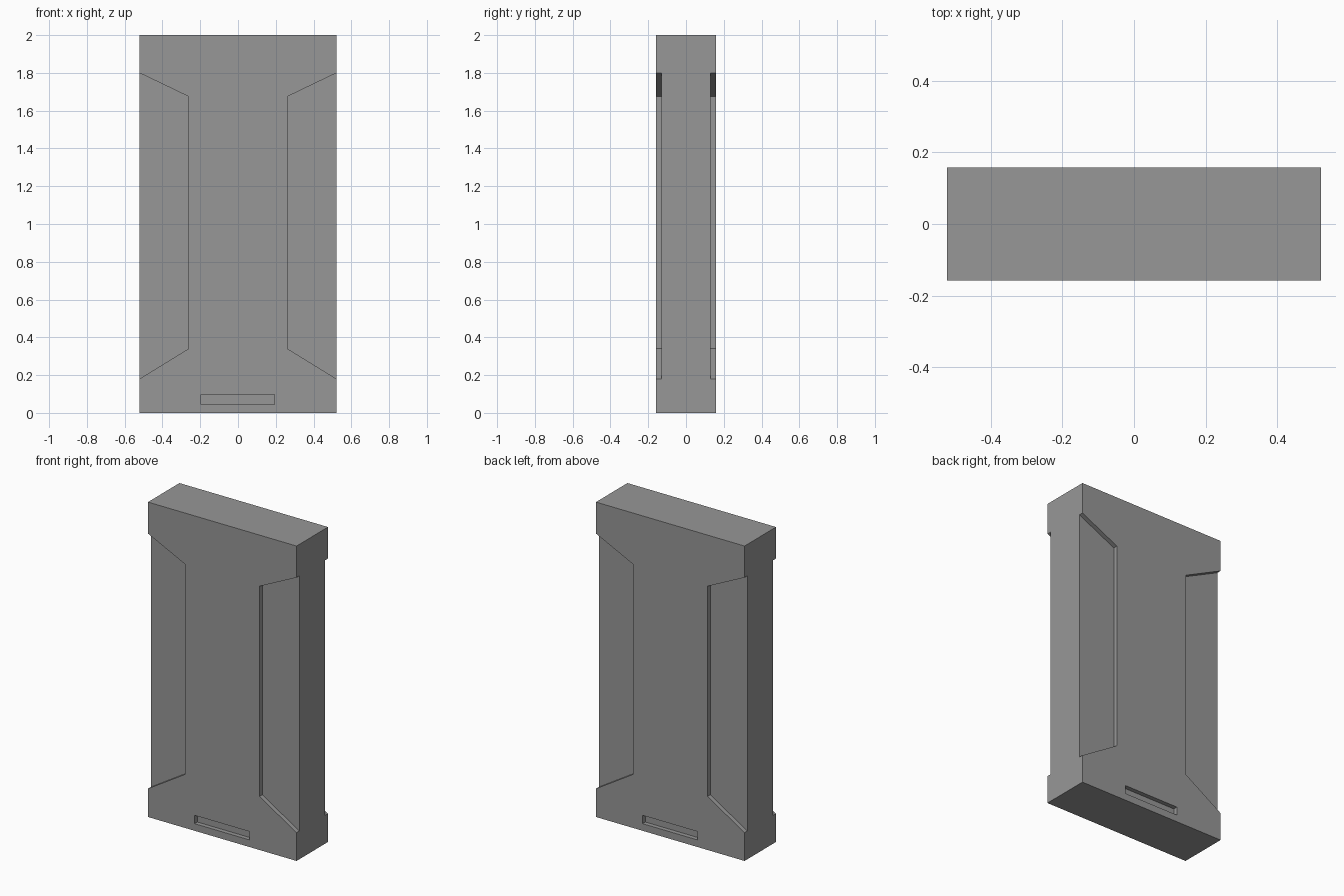
import bpy, bmesh

if "Cube" in bpy.data.objects:
    bpy.data.objects.remove(bpy.data.objects["Cube"])

W, D, H = 0.522, 0.158, 2.0    # half width, half depth, height
CUT = 0.028                    # recess depth


def add_prism(bm, profile, y0, y1):
    """Closed prism from an (x, z) outline, extruded along y."""
    a = [bm.verts.new((x, y0, z)) for x, z in profile]
    b = [bm.verts.new((x, y1, z)) for x, z in profile]
    bm.faces.new(a)
    bm.faces.new(b[::-1])
    n = len(profile)
    for i in range(n):
        j = (i + 1) % n
        bm.faces.new((a[j], a[i], b[i], b[j]))


def finish(bm, name):
    bmesh.ops.recalc_face_normals(bm, faces=bm.faces)
    mesh = bpy.data.meshes.new(name)
    bm.to_mesh(mesh)
    bm.free()
    mesh.materials.append(grey)
    ob = bpy.data.objects.new(name, mesh)
    bpy.context.collection.objects.link(ob)
    return ob


# Dark grey surface
grey = bpy.data.materials.new("dark_grey")
grey.diffuse_color = (0.31, 0.31, 0.31, 1)
grey.use_nodes = True
grey.node_tree.nodes["Principled BSDF"].inputs["Base Color"].default_value = grey.diffuse_color

# Main slab
bm = bmesh.new()
add_prism(bm, [(-W, 0), (W, 0), (W, H), (-W, H)], -D, D)
slab = finish(bm, "slab_body")

# Side recess outline runs past the slab edge so the cut is open there
recess = [(0.262, 0.34), (0.622, 0.118), (0.622, 1.848), (0.262, 1.675)]
slot = [(-0.195, 0.045), (0.192, 0.045), (0.192, 0.098), (-0.195, 0.098)]

# Recesses and bottom slot, repeated on front and back
bm = bmesh.new()
for face in (-1, 1):
    y0, y1 = face * (D - CUT), face * (D + 0.1)
    for side in (-1, 1):
        add_prism(bm, [(side * x, z) for x, z in recess], y0, y1)
    add_prism(bm, [(-face * x, z) for x, z in slot], y0, y1)
cutter = finish(bm, "recess_cutter")
cutter.hide_render = True

# Carve the slab
mod = slab.modifiers.new("recesses", 'BOOLEAN')
mod.operation = 'DIFFERENCE'
mod.solver = 'EXACT'
mod.object = cutter
bpy.context.view_layer.objects.active = slab
slab.select_set(True)
bpy.ops.object.modifier_apply(modifier=mod.name)
bpy.data.objects.remove(cutter)
